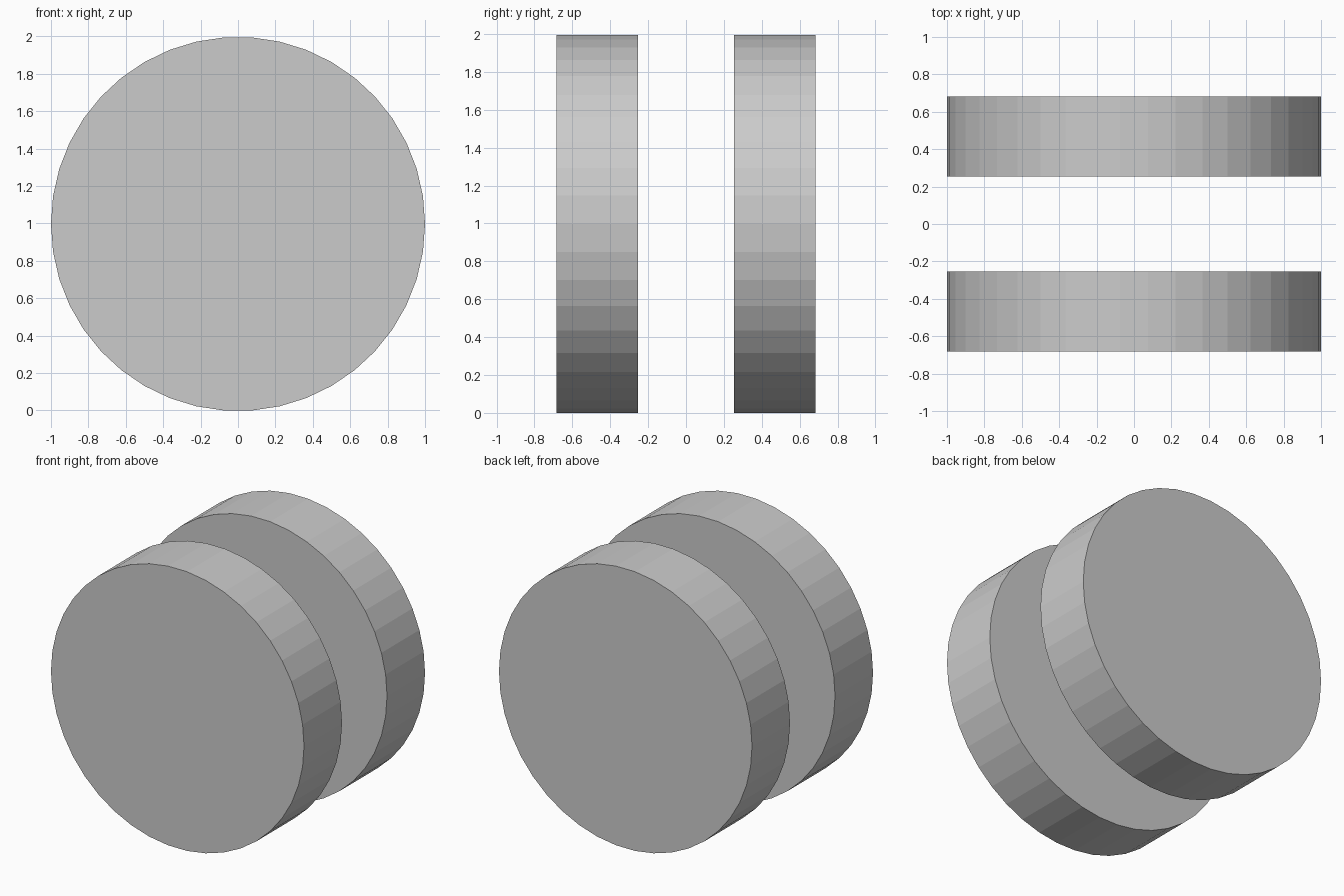
import bpy
import math

if "Cube" in bpy.data.objects:
    bpy.data.objects.remove(bpy.data.objects["Cube"])

SIDES = 42
RADIUS = 1.0
INNER_Y, OUTER_Y = 0.254, 0.683
# Centre height so the lowest flat facet rests on the ground
CENTRE_Z = RADIUS * math.cos(math.pi / SIDES)


def add_wheel(name, side):
    """Plain flat-sided disc with its axle along y."""
    bpy.ops.mesh.primitive_cylinder_add(
        vertices=SIDES, radius=RADIUS, depth=OUTER_Y - INNER_Y,
        location=(0, side * (INNER_Y + OUTER_Y) / 2, CENTRE_Z))
    wheel = bpy.context.object
    wheel.name = name
    # The primitive starts at +y: turn a corner onto the x axis, then tip upright
    for v in wheel.data.vertices:
        x, y, z = v.co
        v.co = (y, z, x)
    wheel.data.update()
    return wheel


# Pair of wheels, front and back
add_wheel("front_wheel", -1)
add_wheel("back_wheel", 1)
